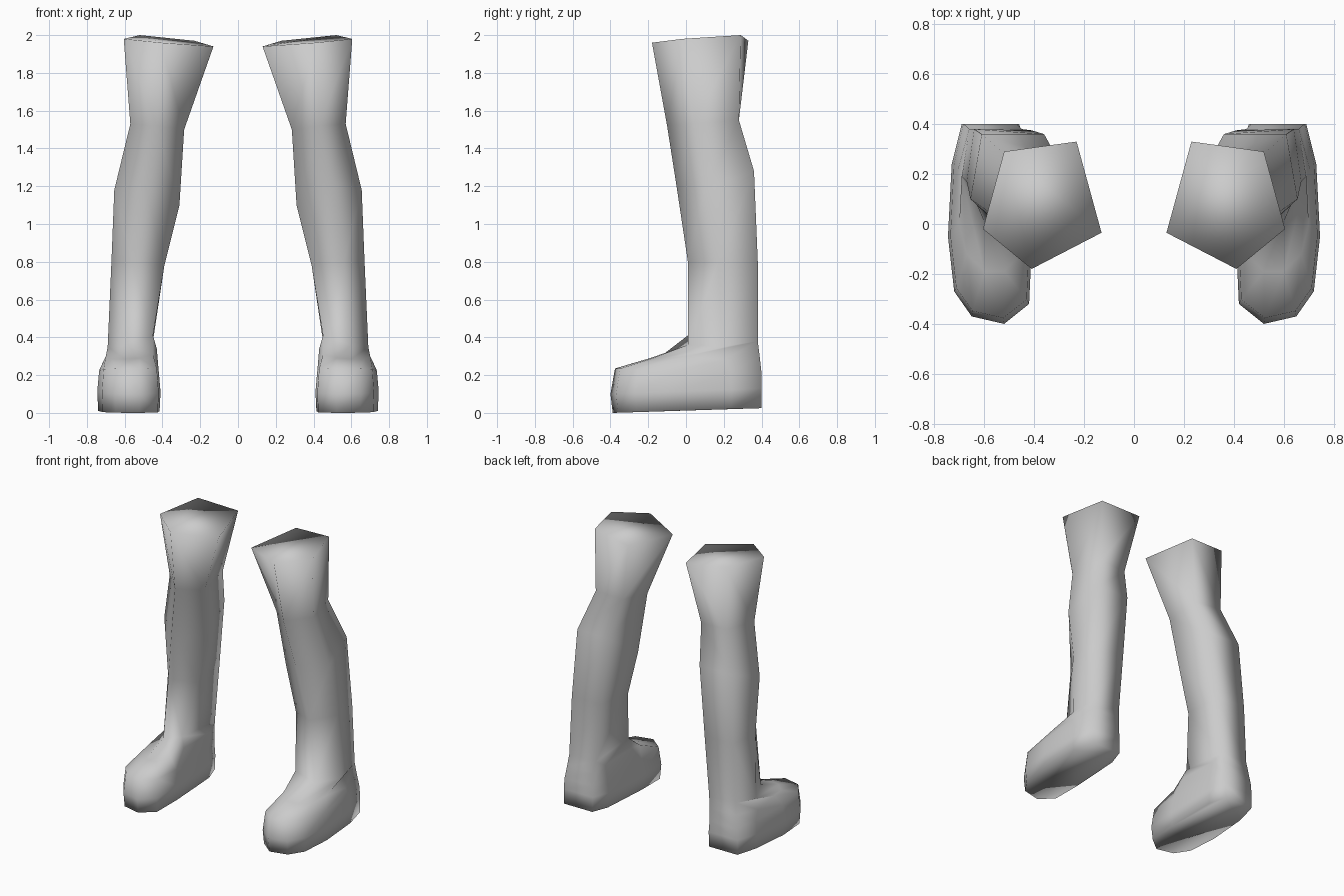
import bpy
import bmesh

cube = bpy.data.objects.get("Cube")
if cube:
    bpy.data.objects.remove(cube, do_unlink=True)

# One plain material for both legs
grey = bpy.data.materials.new("light_grey")
grey.use_nodes = True
colour = (0.6, 0.6, 0.6, 1)
grey.diffuse_color = colour
grey.node_tree.nodes["Principled BSDF"].inputs["Base Color"].default_value = colour

# Five-sided shaft, each ring runs back inner, back outer, outer, front, inner
thigh = [(.23, .33, 1.97), (.52, .29, 2), (.605, -.02, 1.98), (.41, -.18, 1.96), (.13, -.035, 1.94)]
knee = [(.31, .27, 1.54), (.52, .28, 1.55), (.57, .04, 1.53), (.43, -.10, 1.52), (.285, .03, 1.5)]
calf = [(.36, .36, 1.28), (.61, .36, 1.28), (.655, .1, 1.18), (.49, -.05, 1.2), (.31, .1, 1.1)]
shin = [(.41, .375, .8), (.64, .38, .8), (.67, .17, .8), (.56, .01, .8), (.39, .1, .78)]
ankle = [(.45, .38, .38), (.66, .38, .38), (.69, .19, .35), (.6, .01, .36), (.45, .01, .41)]

# Ten-sided foot: two points for every corner of the ankle
instep = [(.43, .3, .33), (.46, .39, .3), (.67, .39, .3), (.71, .2, .28), (.7, 0, .3),
          (.67, -.12, .285), (.6, -.19, .285), (.52, -.19, .29), (.45, -.12, .31), (.43, 0, .34)]
outline = [(.42, .28), (.46, .4), (.69, .4), (.73, .24), (.745, -.05),
           (.72, -.27), (.65, -.37), (.52, -.4), (.42, -.32), (.41, -.1)]


def foot_ring(inset, heel_z, toe_z):
    """Outline drawn in towards the middle of the foot, tilted from heel to toe."""
    ring = []
    for x, y in outline:
        toward_toe = (.4 - y) / .8
        ring.append((x + (.58 - x) * inset, y * (1 - inset * toward_toe),
                     heel_z + (toe_z - heel_z) * toward_toe))
    return ring


def join_rings(bm, upper, lower):
    """Quads between equal rings, quads and triangles where the count doubles."""
    n, m = len(upper), len(lower)
    for i in range(n):
        j = (i + 1) % n
        if n == m:
            bm.faces.new((upper[i], upper[j], lower[j], lower[i]))
        else:
            first, second, following = lower[2 * i], lower[2 * i + 1], lower[2 * j]
            bm.faces.new((upper[i], second, first))
            bm.faces.new((upper[i], upper[j], following, second))


def build_leg(name, side):
    bm = bmesh.new()
    levels = [thigh, knee, calf, shin, ankle, instep,
              foot_ring(.06, .21, .235), foot_ring(0, .13, .1), foot_ring(.03, .025, 0)]
    rings = [[bm.verts.new((side * x, y, z)) for x, y, z in level] for level in levels]
    for upper, lower in zip(rings, rings[1:]):
        join_rings(bm, upper, lower)
    # Closed top and sole
    bm.faces.new(rings[0])
    bm.faces.new(rings[-1])
    bmesh.ops.recalc_face_normals(bm, faces=bm.faces)
    for face in bm.faces:
        face.smooth = True
    mesh = bpy.data.meshes.new(name)
    bm.to_mesh(mesh)
    bm.free()
    mesh.materials.append(grey)
    leg = bpy.data.objects.new(name, mesh)
    bpy.context.collection.objects.link(leg)


build_leg("left_leg", 1)
build_leg("right_leg", -1)
